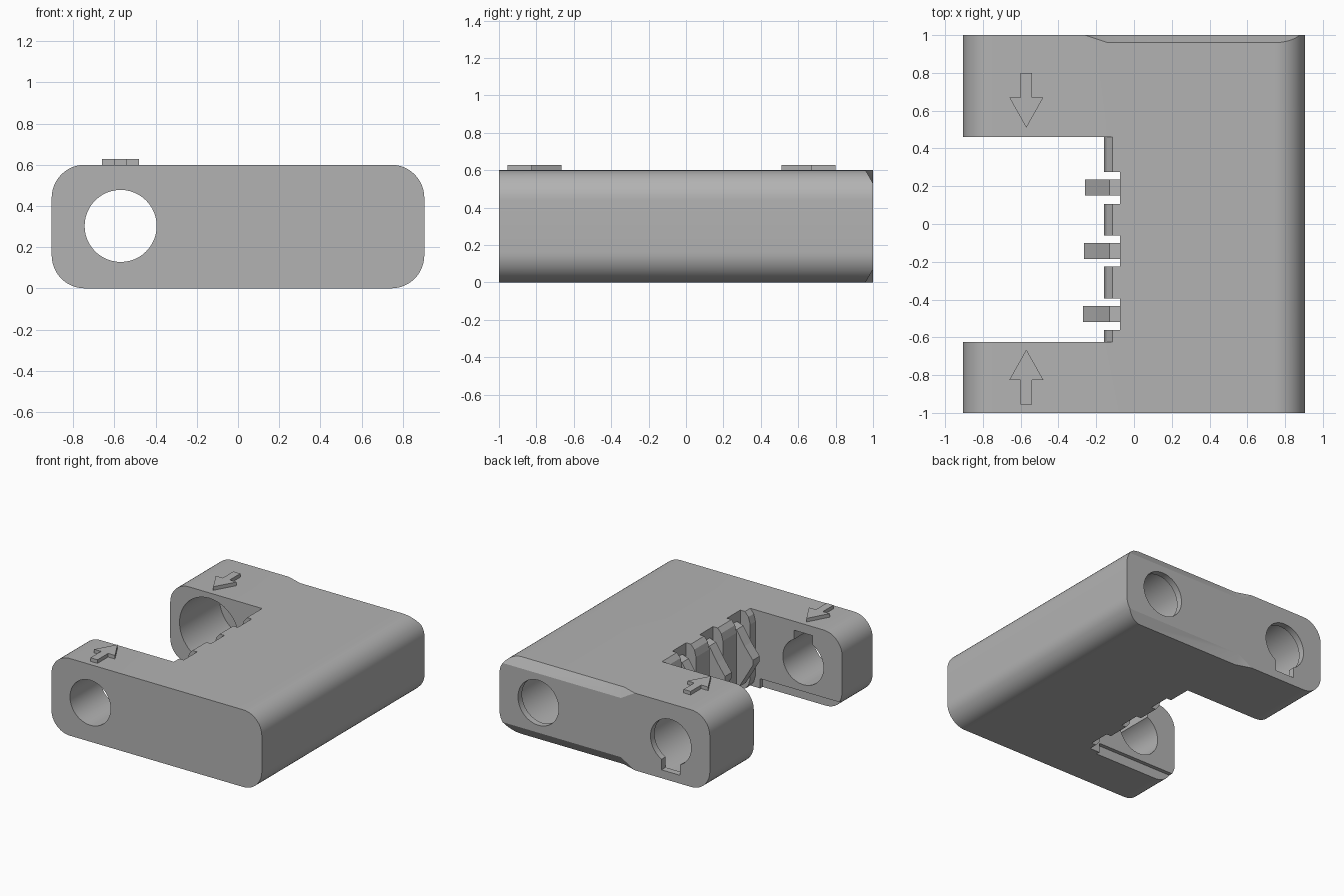
import bpy, bmesh, math
from mathutils import Vector

cube = bpy.data.objects.get("Cube")
if cube:
    bpy.data.objects.remove(cube, do_unlink=True)

grey = bpy.data.materials.new("plain_grey")
grey.use_nodes = True
colour = (0.45, 0.45, 0.45, 1)
grey.diffuse_color = colour
grey.node_tree.nodes["Principled BSDF"].inputs["Base Color"].default_value = colour

Z = 0.6          # body height
MID = 0.303      # height of the bores
BORE_X = 0.57


def finish(name, bm):
    bmesh.ops.recalc_face_normals(bm, faces=bm.faces)
    mesh = bpy.data.meshes.new(name)
    bm.to_mesh(mesh)
    bm.free()
    mesh.materials.append(grey)
    ob = bpy.data.objects.new(name, mesh)
    bpy.context.scene.collection.objects.link(ob)
    return ob


def prism(name, pts, axis, a, b):
    """Extrude a 2D outline along y (outline in x, z) or z (outline in x, y)."""
    bm = bmesh.new()
    place = (lambda p, t: (p[0], t, p[1])) if axis == "y" else (lambda p, t: (p[0], p[1], t))
    face = bm.faces.new([bm.verts.new(place(p, a)) for p in pts])
    ext = bmesh.ops.extrude_face_region(bm, geom=[face])
    move = Vector(place((0, 0), b - a))
    bmesh.ops.translate(bm, vec=move, verts=[v for v in ext["geom"] if isinstance(v, bmesh.types.BMVert)])
    return finish(name, bm)


def rect(x0, x1, y0, y1):
    return [(x0, y0), (x1, y0), (x1, y1), (x0, y1)]


def circle(cx, cy, r, n=48, start=0.0, sweep=math.tau):
    return [(cx + r * math.cos(start + sweep * i / n), cy + r * math.sin(start + sweep * i / n))
            for i in range(n)]


def rounded_rect(w, h, r, n=12):
    pts = []
    for k, (sx, top) in enumerate([(1, 1), (-1, 1), (-1, 0), (1, 0)]):
        cx, cy = sx * (w - r), (h - r if top else r)
        pts += circle(cx, cy, r, n, k * math.pi / 2, math.pi / 2)
        end = (k + 1) * math.pi / 2
        pts.append((cx + r * math.cos(end), cy + r * math.sin(end)))
    return pts


def chamfer_cutter(name, flip):
    """Wedge along the rear edge, with a slanted run-out."""
    a, b, c = (0.94, 0.635), (1.02, 0.495), (1.02, 0.635)
    bm = bmesh.new()
    for x, (y, z) in [(1, a), (1, b), (1, c), (-0.14, a), (-0.14, b), (-0.38, c)]:
        bm.verts.new((x, y, Z - z if flip else z))
    bmesh.ops.convex_hull(bm, input=bm.verts)
    return finish(name, bm)


# Main body
body = prism("body", rounded_rect(0.905, Z, 0.16), "y", -1, 1)

# Cutters: jaw opening, bores, key slots, rebate and rear chamfers
cutters = [
    prism("opening_cutter", rect(-1.2, -0.075, -0.625, 0.46), "z", -0.2, 0.9),
    prism("front_bore_cutter", circle(-BORE_X, MID, 0.175), "y", -1.1, -0.5),
    prism("front_key_cutter", rect(-0.65, -0.49, MID, 0.53), "y", -0.93, -0.55),
    prism("rear_bore_cutter", circle(-BORE_X, MID, 0.255), "y", 0.35, 0.95),
    prism("rear_lip_cutter", circle(-BORE_X, MID, 0.175), "y", 0.9, 1.1),
    prism("rear_key_cutter", rect(-0.65, -0.49, 0.065, MID), "y", 0.9, 1.1),
    prism("blind_bore_cutter", circle(BORE_X, MID, 0.255), "y", -0.5, 0.95),
    prism("blind_lip_cutter", circle(BORE_X, MID, 0.175), "y", 0.9, 1.1),
    prism("rebate_cutter", rect(-1.1, -0.2, -0.1, 0.075), "y", -0.655, -0.5),
    chamfer_cutter("top_chamfer_cutter", False),
    chamfer_cutter("bottom_chamfer_cutter", True),
]
for cutter in cutters:
    mod = body.modifiers.new(cutter.name, "BOOLEAN")
    mod.operation = "DIFFERENCE"
    mod.solver = "EXACT"
    mod.object = cutter

# Bake the cuts and remove the helpers
depsgraph = bpy.context.evaluated_depsgraph_get()
cut_mesh = bpy.data.meshes.new_from_object(body.evaluated_get(depsgraph))
body.modifiers.clear()
body.data = cut_mesh
body.data.materials.clear()
body.data.materials.append(grey)
for cutter in cutters:
    bpy.data.objects.remove(cutter, do_unlink=True)

# Pads on the inner wall, between the slots
pad = [(-0.075, 0), (-0.115, 0), (-0.145, 0.035), (-0.16, 0.09),
       (-0.16, Z - 0.09), (-0.145, Z - 0.035), (-0.115, Z), (-0.075, Z)]
for i, (y0, y1) in enumerate([(0.275, 0.46), (-0.06, 0.105), (-0.395, -0.225), (-0.625, -0.56)]):
    prism(f"wall_pad_{i + 1}", pad, "y", y0, y1)

# Pointed teeth standing in the slots
for i, y in enumerate([0.193, -0.142, -0.477]):
    tip = -0.26 - 0.005 * i
    tooth = [(-0.07, 0.05), (-0.15, 0.07), (-0.205, 0.16), (tip, 0.27), (tip, 0.31),
             (-0.2, 0.4), (-0.13, 0.51), (-0.07, 0.53)]
    prism(f"tooth_{i + 1}", tooth, "y", y - 0.042, y + 0.042)

# Raised arrows pointing into the opening
half = [(0.03, 0), (0.03, 0.13), (0.09, 0.13), (0, 0.29)]
arrow = half + [(-x, y) for x, y in reversed(half[:-1])]
for name, base, way in [("front_arrow", -0.955, 1), ("rear_arrow", 0.8, -1)]:
    prism(name, [(-BORE_X + x, base + way * y) for x, y in arrow], "z", Z - 0.005, 0.628)

# Smooth the rounded edges, keep corners crisp
bpy.ops.object.select_all(action="DESELECT")
body.select_set(True)
bpy.context.view_layer.objects.active = body
bpy.ops.object.shade_smooth_by_angle(angle=math.radians(25))
